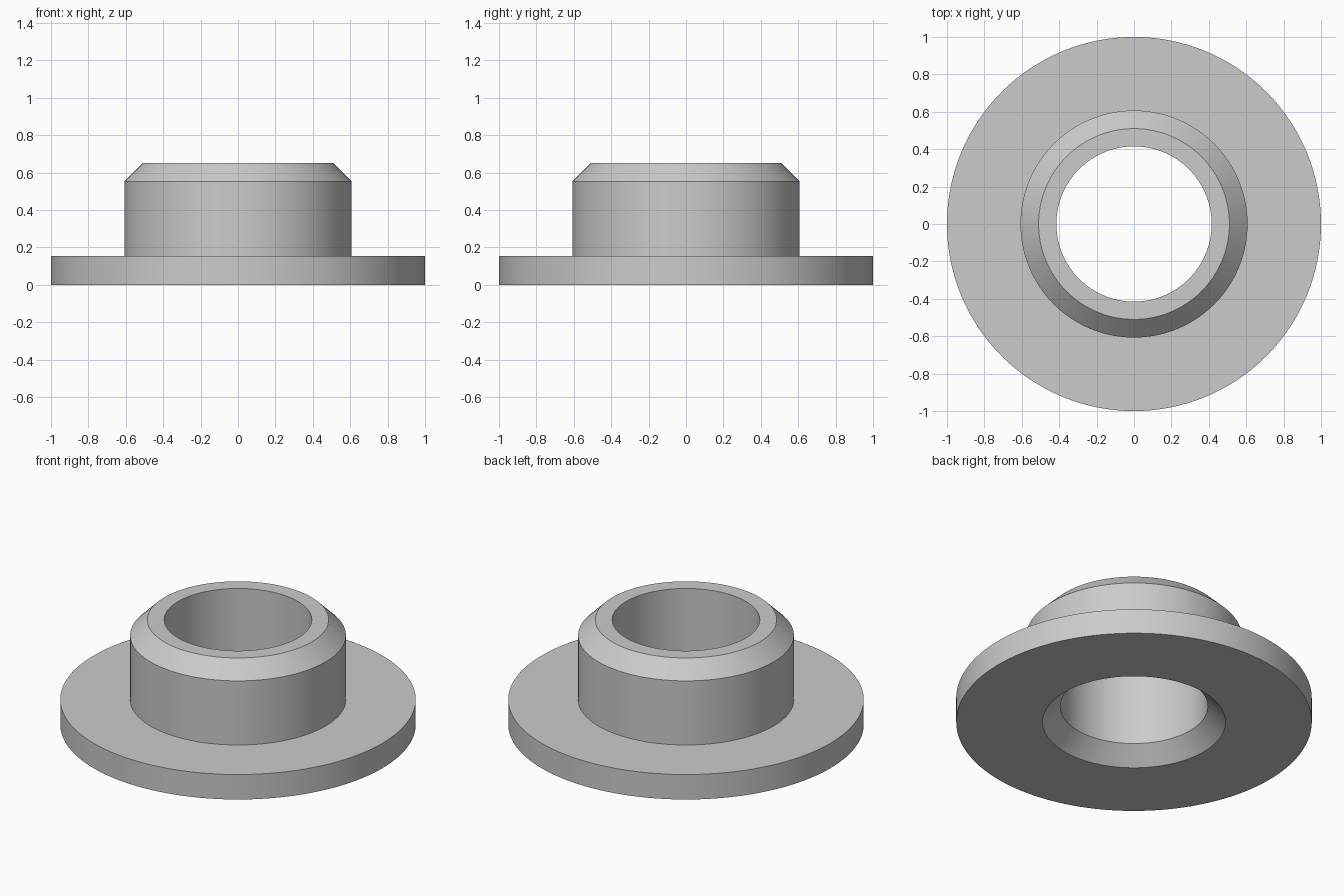
import bpy, bmesh
from math import cos, sin, tau, radians

SEGMENTS = 128

default_cube = bpy.data.objects.get("Cube")
if default_cube:
    bpy.data.objects.remove(default_cube, do_unlink=True)

# Plain grey material
grey = bpy.data.materials.new("light_grey")
grey.use_nodes = True
colour = (0.6, 0.6, 0.6, 1)
grey.diffuse_color = colour
grey.node_tree.nodes["Principled BSDF"].inputs["Base Color"].default_value = colour


def lathe(name, profile, material):
    """Revolve a closed (radius, height) profile around z."""
    bm = bmesh.new()
    rings = [[bm.verts.new((r * cos(tau * i / SEGMENTS), r * sin(tau * i / SEGMENTS), z))
              for i in range(SEGMENTS)] for r, z in profile]
    for a, b in zip(rings, rings[1:] + rings[:1]):
        for i in range(SEGMENTS):
            j = (i + 1) % SEGMENTS
            bm.faces.new((a[i], a[j], b[j], b[i]))
    bmesh.ops.recalc_face_normals(bm, faces=bm.faces)
    mesh = bpy.data.meshes.new(name)
    bm.to_mesh(mesh)
    bm.free()
    mesh.materials.append(material)
    obj = bpy.data.objects.new(name, mesh)
    bpy.context.collection.objects.link(obj)
    bpy.ops.object.select_all(action='DESELECT')
    obj.select_set(True)
    bpy.context.view_layer.objects.active = obj
    bpy.ops.object.shade_smooth_by_angle(angle=radians(30))
    return obj


# Flange, chamfered collar, and bore with a countersunk underside
lathe("flanged_bushing", [
    (0.515, 0), (1, 0), (1, 0.155), (0.607, 0.155),
    (0.607, 0.553), (0.51, 0.65), (0.415, 0.65), (0.415, 0.1),
], grey)
